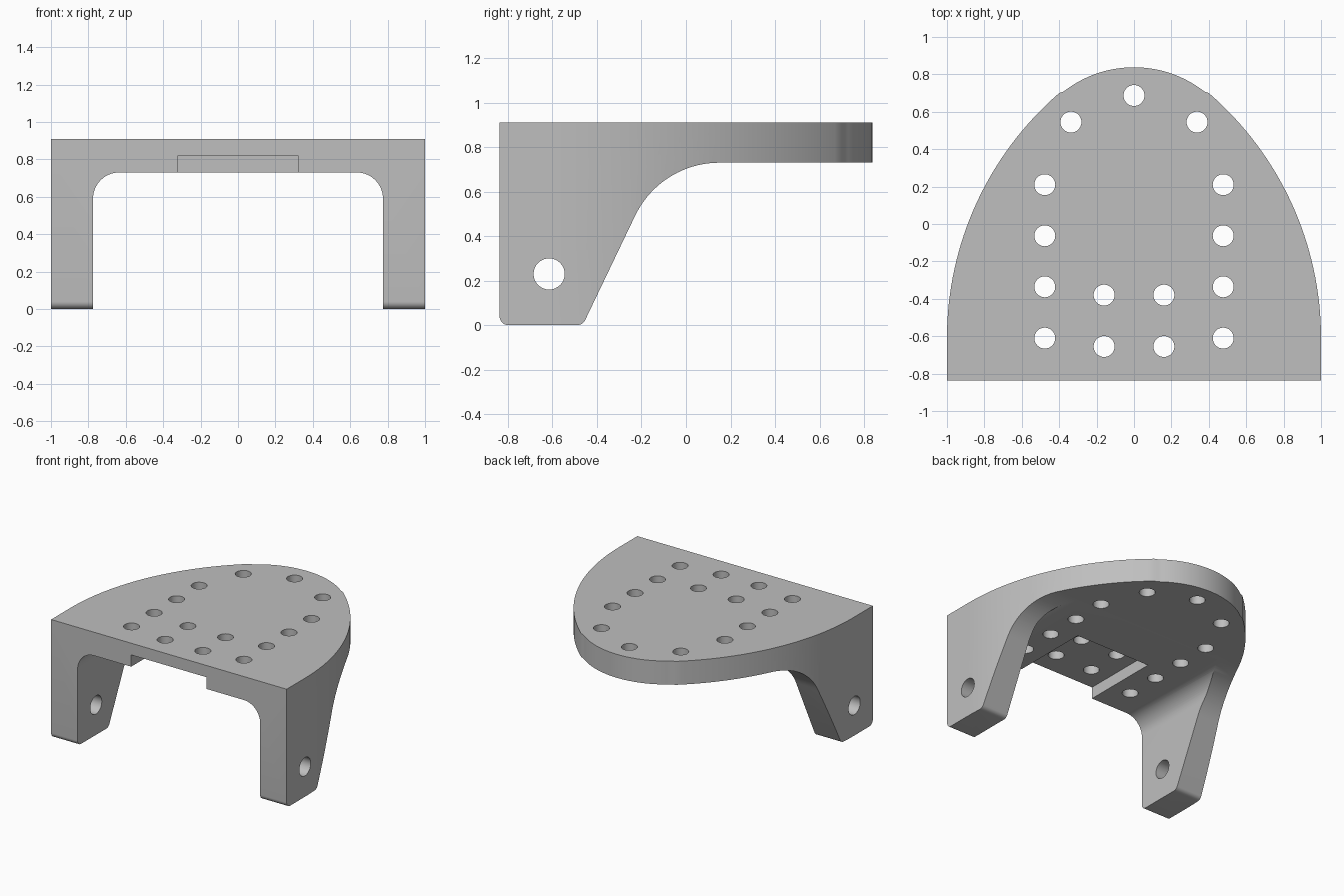
import bpy
import bmesh
from math import sin, cos, radians, asin, pi
from mathutils import Vector

cube = bpy.data.objects.get("Cube")
if cube:
    bpy.data.objects.remove(cube, do_unlink=True)

grey = bpy.data.materials.new("plain grey")
grey.use_nodes = True
colour = (0.52, 0.52, 0.52, 1)
grey.diffuse_color = colour
grey.node_tree.nodes["Principled BSDF"].inputs["Base Color"].default_value = colour

FRONT, TOP, UNDER = -0.838, 0.91, 0.73
PLACE = {"x": lambda u, v, d: (d, u, v),
         "y": lambda u, v, d: (u, d, v),
         "z": lambda u, v, d: (u, v, d)}


def arc(cx, cy, r, start, end, steps):
    """Points along an arc, angles in degrees."""
    angles = [radians(start + (end - start) * i / steps) for i in range(steps + 1)]
    return [(cx + r * cos(a), cy + r * sin(a)) for a in angles]


def fillet(before, corner, after, r, steps=8):
    """Points rounding off one corner of a profile."""
    c = Vector(corner)
    a, b = (Vector(before) - c).normalized(), (Vector(after) - c).normalized()
    half = a.angle(b) / 2
    centre = c + (a + b).normalized() * r / sin(half)
    p, q = c + a * r / (sin(half) / cos(half)), c + b * r / (sin(half) / cos(half))
    sweep = pi - 2 * half
    pts = []
    for i in range(steps + 1):
        t = i / steps
        d = ((p - centre) * sin((1 - t) * sweep) + (q - centre) * sin(t * sweep)) / sin(sweep)
        pts.append(tuple(centre + d))
    return pts


def prism(bm, points, axis, low, high):
    """Extrude a closed profile along one axis."""
    verts = [bm.verts.new(PLACE[axis](u, v, low)) for u, v in points]
    face = bm.faces.new(verts)
    made = bmesh.ops.extrude_face_region(bm, geom=[face])["geom"]
    shift = Vector(PLACE[axis](0, 0, high - low))
    bmesh.ops.translate(bm, vec=shift, verts=[g for g in made if isinstance(g, bmesh.types.BMVert)])


def make(name, parts):
    bm = bmesh.new()
    for part in parts:
        prism(bm, *part)
    bmesh.ops.recalc_face_normals(bm, faces=bm.faces[:])
    mesh = bpy.data.meshes.new(name)
    bm.to_mesh(mesh)
    bm.free()
    mesh.materials.append(grey)
    obj = bpy.data.objects.new(name, mesh)
    bpy.context.collection.objects.link(obj)
    return obj


# Plan outline: two broad side arcs joined by a rounded nose
R, NOSE = 1.73, 0.61
meet = 49.2
right_side = arc(1 - R, -0.61, R, 0, meet, 32)
nose = arc(0, 0.838 - NOSE, NOSE, meet, 180 - meet, 28)[1:-1]
left_side = [(-x, y) for x, y in reversed(right_side)]
plan = [(-1, -1), (1, -1)] + right_side + nose + left_side
bracket = make("bracket", [(plan, "z", -0.1, TOP)])

# Side profile: legs with a sloped rear edge sweeping into the plate
heel, toe = (FRONT, 0), (-0.464, 0)
sweep = arc(0.15, UNDER - 0.42, 0.42, 154.5, 90, 24)
side = ([(FRONT, 1.1)] + fillet((FRONT, 1), heel, toe, 0.04)
        + fillet(heel, toe, sweep[0], 0.04) + sweep + [(1.1, UNDER), (1.1, 1.1)])
side_profile = make("side_profile_cutter", [(side, "x", -1.2, 1.2)])

# Channel between the legs, with rounded upper corners
W, C = 0.775, 0.14
channel = ([(-W, -0.2), (W, -0.2)] + arc(W - C, UNDER - C, C, 0, 90, 16)
           + arc(C - W, UNDER - C, C, 90, 180, 16))
channel_cutter = make("channel_cutter", [(channel, "y", -1.1, 0.14)])

# Shallow recess under the front edge
recess = [(-0.32, 0.6), (0.32, 0.6), (0.32, 0.82), (-0.32, 0.82)]
recess_cutter = make("recess_cutter", [(recess, "y", -1.1, -0.23)])

# Holes through the plate, mirrored, and the pin hole through both legs
spots = [(0.477, y) for y in (0.21, -0.063, -0.336, -0.61)]
spots += [(0.16, -0.38), (0.16, -0.655), (0.337, 0.545)]
spots += [(-x, y) for x, y in spots] + [(0, 0.687)]
holes = [(arc(x, y, 0.056, 0, 348.75, 31), "z", 0.5, 1.2) for x, y in spots]
hole_cutter = make("plate_hole_cutter", holes)
pin_cutter = make("pin_hole_cutter", [(arc(-0.615, 0.23, 0.07, 0, 348.75, 31), "x", -1.2, 1.2)])

cutters = [(side_profile, "INTERSECT"), (channel_cutter, "DIFFERENCE"),
           (recess_cutter, "DIFFERENCE"), (hole_cutter, "DIFFERENCE"),
           (pin_cutter, "DIFFERENCE")]
bpy.ops.object.select_all(action="DESELECT")
bpy.context.view_layer.objects.active = bracket
bracket.select_set(True)
for cutter, operation in cutters:
    mod = bracket.modifiers.new(cutter.name, "BOOLEAN")
    mod.operation, mod.solver, mod.object = operation, "EXACT", cutter
    bpy.ops.object.modifier_apply(modifier=mod.name)
    bpy.data.objects.remove(cutter, do_unlink=True)

bpy.ops.object.shade_smooth_by_angle(angle=radians(30))
